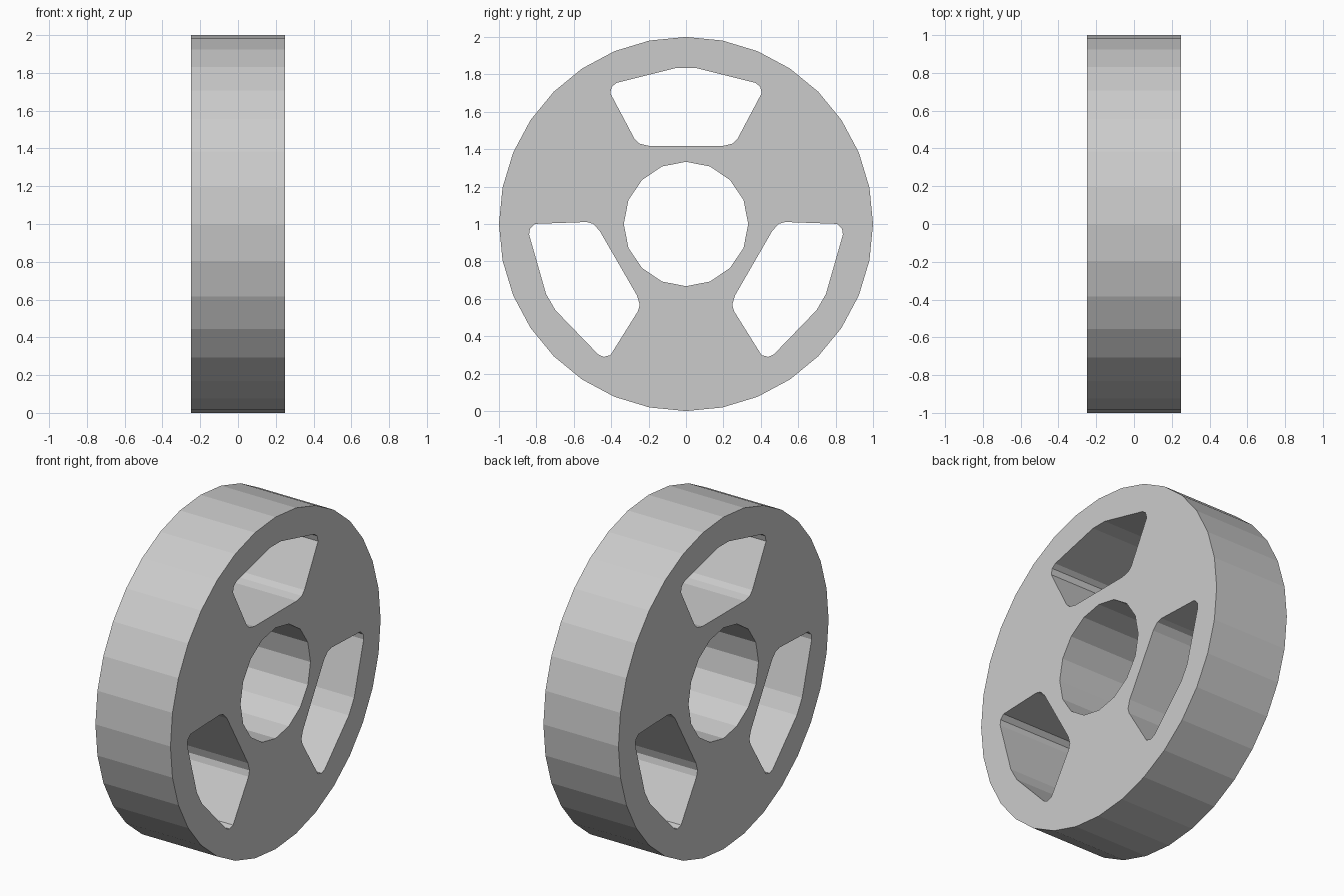
import bpy, math

if "Cube" in bpy.data.objects:
    bpy.data.objects.remove(bpy.data.objects["Cube"])

def ring(radius, sides):
    return [(radius * math.sin(2 * math.pi * i / sides),
             radius * math.cos(2 * math.pi * i / sides)) for i in range(sides)]

def turned(points, angle):
    c, s = math.cos(angle), math.sin(angle)
    return [(x * c - y * s, x * s + y * c) for x, y in points]

# Window profile: right half, mirrored to the left
half = [(0.05, 0.835), (0.37, 0.755), (0.396, 0.735), (0.405, 0.70),
        (0.275, 0.455), (0.25, 0.43), (0.20, 0.418)]
window = half + [(-x, y) for x, y in reversed(half)]

# Rim, axle hole and three windows as one filled outline
outlines = [ring(1.0, 32), ring(0.333, 16)]
outlines += [turned(window, i * 2 * math.pi / 3) for i in range(3)]

curve = bpy.data.curves.new("wheel", "CURVE")
curve.dimensions = "2D"
curve.fill_mode = "BOTH"
curve.extrude = 0.25
for pts in outlines:
    spline = curve.splines.new("POLY")
    spline.points.add(len(pts) - 1)
    for p, (x, y) in zip(spline.points, pts):
        p.co = (x, y, 0, 1)
    spline.use_cyclic_u = True
    spline.use_smooth = False

# Stand the wheel upright with its axle along x
wheel = bpy.data.objects.new("wheel", curve)
bpy.context.collection.objects.link(wheel)
wheel.rotation_euler = (math.pi / 2, 0, math.pi / 2)
wheel.location = (0, 0, 1)
bpy.context.view_layer.objects.active = wheel
wheel.select_set(True)
bpy.ops.object.convert(target="MESH")

# Weld the faces to the walls
bpy.ops.object.mode_set(mode="EDIT")
bpy.ops.mesh.select_all(action="SELECT")
bpy.ops.mesh.remove_doubles(threshold=0.0005)
bpy.ops.mesh.normals_make_consistent(inside=False)
bpy.ops.object.mode_set(mode="OBJECT")
bpy.ops.object.shade_flat()
